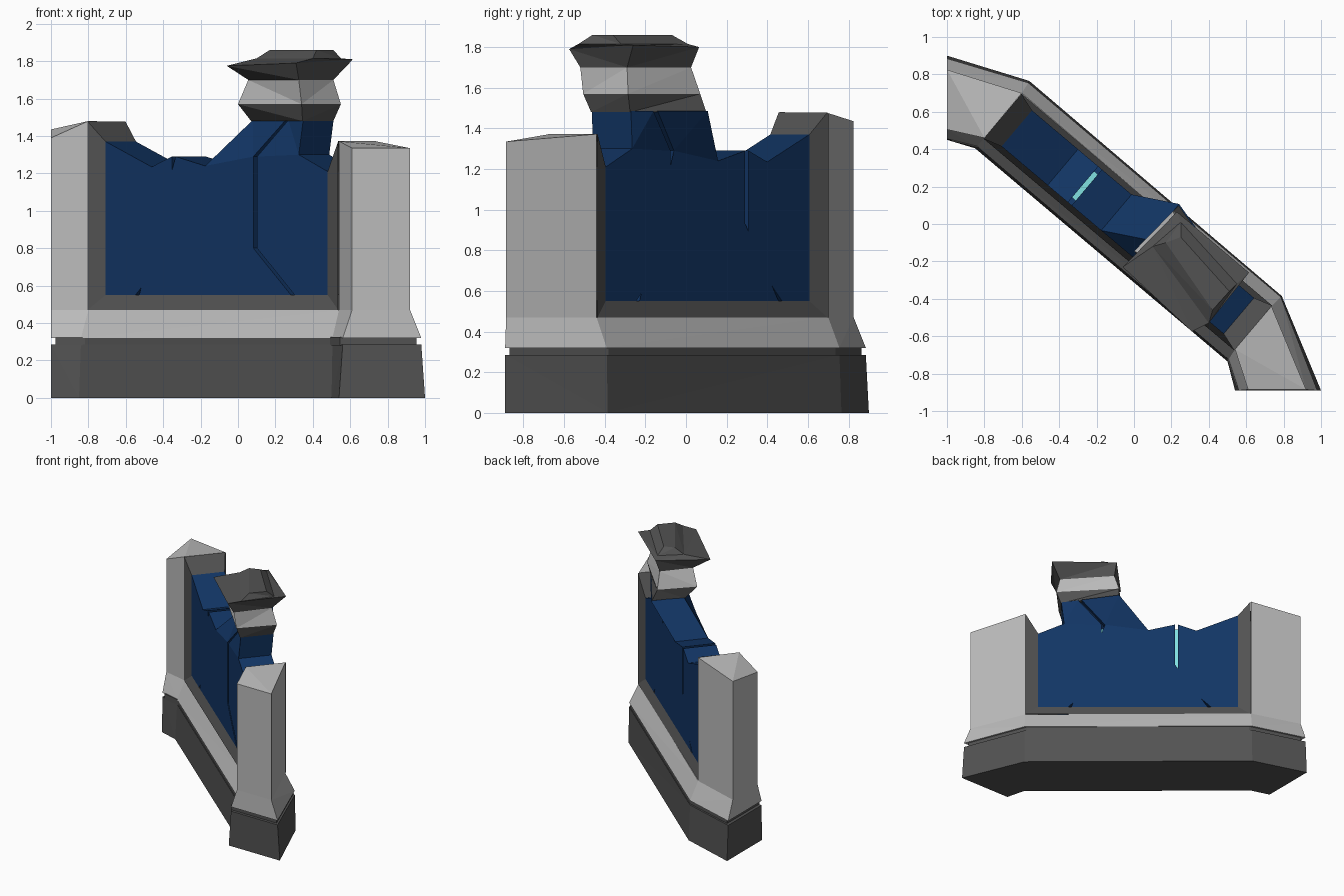
import bpy, bmesh

cube = bpy.data.objects.get("Cube")
if cube:
    bpy.data.objects.remove(cube, do_unlink=True)


def material(name, rgb):
    m = bpy.data.materials.new(name)
    m.use_nodes = True
    m.diffuse_color = (*rgb, 1)
    m.node_tree.nodes["Principled BSDF"].inputs["Base Color"].default_value = (*rgb, 1)
    return m


LIGHT = material("pale stone", (0.50, 0.50, 0.50))
DARK = material("dark metal", (0.085, 0.085, 0.085))
BLUE = material("deep blue", (0.006, 0.036, 0.13))
NAVY = material("navy shadow", (0.003, 0.012, 0.04))
CYAN = material("cyan glow", (0.22, 0.75, 0.75))


def finish(name, bm, mat):
    bmesh.ops.triangulate(bm, faces=[f for f in bm.faces if len(f.verts) > 3])
    bmesh.ops.recalc_face_normals(bm, faces=bm.faces)
    mesh = bpy.data.meshes.new(name)
    bm.to_mesh(mesh)
    bm.free()
    mesh.materials.append(mat)
    ob = bpy.data.objects.new(name, mesh)
    bpy.context.collection.objects.link(ob)
    return ob


def loft(name, rings, mat):
    """Closed solid through rings of equal point count."""
    bm = bmesh.new()
    rows = [[bm.verts.new(p) for p in ring] for ring in rings]
    n = len(rows[0])
    for a, b in zip(rows, rows[1:]):
        for i in range(n):
            j = (i + 1) % n
            bm.faces.new((a[i], a[j], b[j], b[i]))
    bm.faces.new(rows[0][::-1])
    bm.faces.new(rows[-1])
    return finish(name, bm, mat)


def at(points, z):
    return [(x, y, z) for x, y in points]


def wall(u, v, z):
    """Position along the diagonal wall (u), through it (v) and up."""
    return (-0.033 + 0.764 * u + 0.645 * v, 0.01 - 0.645 * u + 0.764 * v, z)


def slab(name, outline, half, mat, top_shift=None):
    """Extrude a wall outline through its thickness."""
    shift = top_shift or (lambda u, z: 0)
    rings = [[wall(u, s * half + shift(u, z), z) for u, z in outline] for s in (-1, 1)]
    return loft(name, rings, mat)


# Plinth, neck and sloped skirt
foot = [(-1, .45), (-.85, .405), (.50, -.735), (.54, -.89),
        (1, -.89), (.79, -.385), (-.56, .765), (-1, .9)]
skirt_low = [(-1, .455), (-.84, .415), (.505, -.725), (.56, -.89),
             (.98, -.89), (.785, -.39), (-.565, .755), (-1, .885)]
skirt_top = [(-1, .505), (-.80, .46), (.54, -.67), (.61, -.885),
             (.92, -.885), (.735, -.44), (-.60, .70), (-1, .825)]
loft("plinth", [at(foot, 0), at(skirt_low, .285)], DARK)
neck = [(x * .975, y * .975) for x, y in skirt_low]
loft("plinth_neck", [at(neck, .28), at(neck, .325)], DARK)
loft("skirt", [at(skirt_low, .32), at(skirt_top, .47)], LIGHT)

# End pillars with sloping tops
for name, ids, heights in (("left_pillar", (3, 4, 5, 2), (1.335, 1.335, 1.372, 1.372)),
                           ("right_pillar", (0, 1, 6, 7), (1.39, 1.48, 1.475, 1.435))):
    quad = [skirt_top[i] for i in ids]
    loft(name, [at(quad, .46), [(x, y, h) for (x, y), h in zip(quad, heights)]], LIGHT)

# Bevelled frame around the panel
bm = bmesh.new()
outer = [(-.877, 1.478), (-.877, .47), (.877, .47), (.877, 1.372)]
inner = [(-.777, 1.37), (-.777, .55), (.777, .55), (.777, 1.21)]
sides = []
for s in (-1, 1):
    o = [bm.verts.new(wall(u, s * .157, z)) for u, z in outer]
    i = [bm.verts.new(wall(u, s * .126, z)) for u, z in inner]
    sides.append((o, i))
    for k in range(3):
        bm.faces.new((o[k], o[k + 1], i[k + 1], i[k]))
(fo, fi), (bo, bi) = sides
for k in (0, 3):
    bm.faces.new((fo[k], fi[k], bi[k], bo[k]))
for k in range(3):
    bm.faces.new((fi[k], fi[k + 1], bi[k + 1], bi[k]))
finish("panel_frame", bm, DARK)


# Blue panel in pieces, parted by grooves; the raised column twists backward
def twist(u, z):
    if z > 1.4:
        return .125 - .255 * (u - .147)
    return 0


pieces = {
    "panel_right": [(-.777, .55), (-.568, .55), (-.313, .80), (-.313, 1.29),
                    (-.455, 1.235), (-.777, 1.37)],
    "panel_middle": [(-.542, .55), (.52, .55), (.257, .80), (.257, 1.29),
                     (-.08, 1.24), (-.287, 1.29), (-.287, .80)],
    "panel_left": [(.546, .55), (.777, .55), (.777, 1.21), (.575, 1.30),
                   (.283, 1.29), (.283, .80)],
    "column_right": [(-.08, 1.24), (.257, 1.29), (.44, 1.485), (.147, 1.485)],
    "column_left": [(.283, 1.29), (.575, 1.30), (.597, 1.485), (.465, 1.485)],
}
for name, outline in pieces.items():
    slab(name, outline, .126, BLUE, twist)


# Groove floors: glowing uprights, dark diagonals
def strip(name, a, b, mat):
    w = .025
    slab(name, [(a[0] - w, a[1]), (a[0] + w, a[1]), (b[0] + w, b[1]), (b[0] - w, b[1])],
         .092, mat, twist)


for side, u, u_low in (("right", -.30, -.555), ("left", .27, .533)):
    strip(side + "_glow", (u, .80), (u, 1.265), CYAN)
    strip(side + "_groove_floor", (u_low, .55), (u, .80), NAVY)
strip("column_groove_floor", (.27, 1.265), (.452, 1.485), NAVY)

# Crest: dark band, pale collar and overhanging cap
band_low = [(.07, -.09), (.24, .10), (.51, -.275), (.345, -.467)]
collar_low = [(0, -.145), (.21, .07), (.55, -.285), (.34, -.506)]
collar_top = [(.055, -.17), (.22, .025), (.51, -.29), (.325, -.52)]
loft("crest_band", [at(band_low, 1.48), at(collar_low, 1.57)], DARK)
loft("crest_collar", [at(collar_low, 1.57), at(collar_top, 1.70)], LIGHT)
rim = [(-.06, -.23, 1.775), (.23, .065, 1.80), (.615, -.26, 1.81), (.31, -.575, 1.79)]
bump_low = [(.10, -.12), (.25, .01), (.55, -.32), (.40, -.53)]
bump_top = [(.17, -.10), (.25, -.07), (.51, -.36), (.42, -.46)]
loft("crest_cap", [at(collar_top, 1.70), rim, at(bump_low, 1.815), at(bump_top, 1.86)], DARK)
